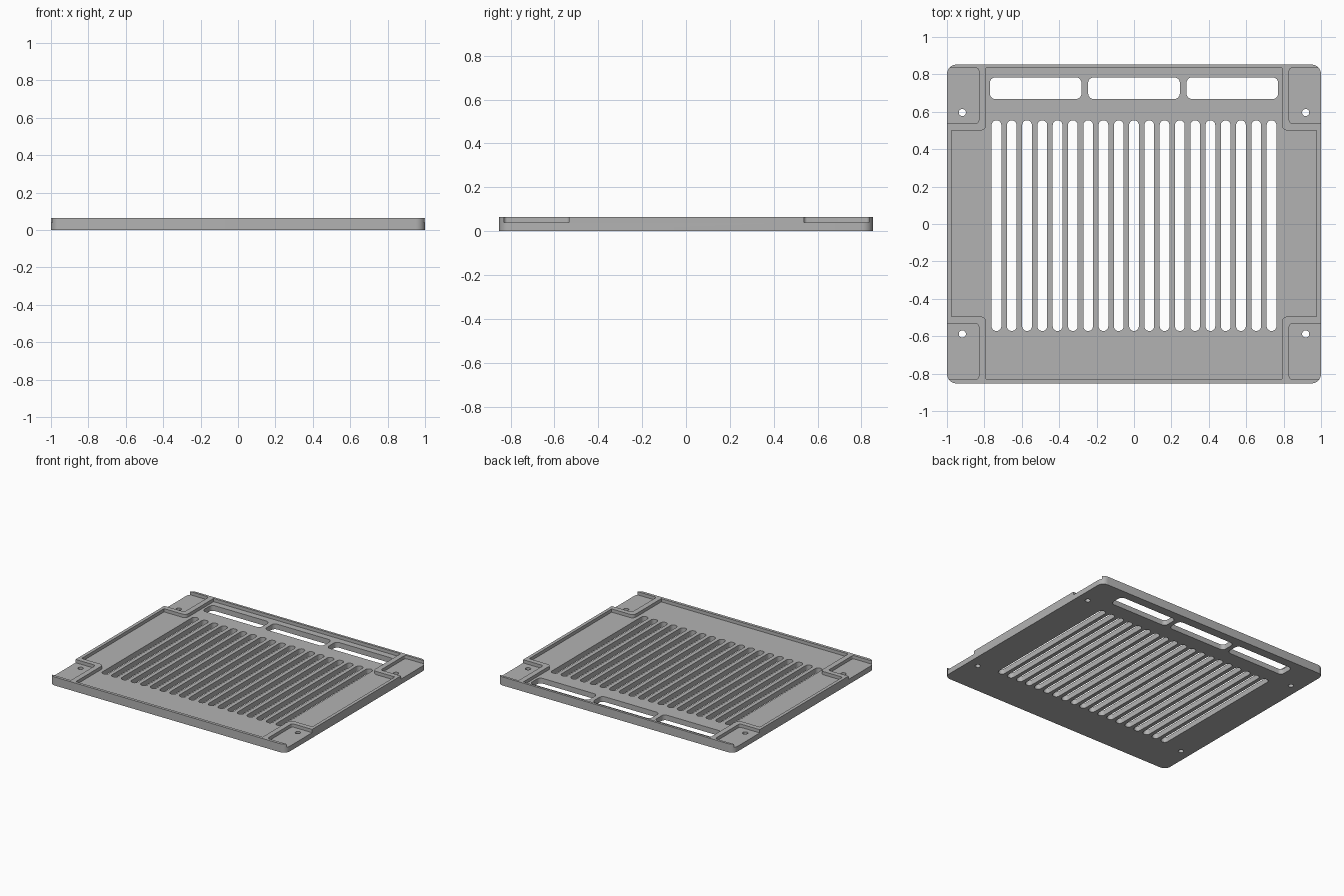
import bpy, bmesh, math
from mathutils import Vector

cube = bpy.data.objects.get("Cube")
if cube:
    bpy.data.objects.remove(cube, do_unlink=True)

grey = bpy.data.materials.new("plain grey")
grey.use_nodes = True
colour = (0.45, 0.45, 0.45, 1)
grey.diffuse_color = colour
grey.node_tree.nodes["Principled BSDF"].inputs["Base Color"].default_value = colour


def outline(corners, radius, steps=8):
    """Round every right-angled corner of a polygon."""
    pts = []
    for i, corner in enumerate(corners):
        p = Vector(corner)
        u = (Vector(corners[i - 1]) - p).normalized() * radius
        v = (Vector(corners[(i + 1) % len(corners)]) - p).normalized() * radius
        for k in range(steps + 1):
            t = math.pi / 2 * k / steps
            pts.append(p + u + v - v * math.cos(t) - u * math.sin(t))
    return pts


def rect(x0, x1, y0, y1, radius):
    return outline([(x0, y0), (x1, y0), (x1, y1), (x0, y1)], radius)


def prisms(name, outlines, z0, z1):
    """One object holding an upright prism for each outline."""
    bm = bmesh.new()
    for pts in outlines:
        low = [bm.verts.new((p.x, p.y, z0)) for p in pts]
        high = [bm.verts.new((p.x, p.y, z1)) for p in pts]
        bm.faces.new(low[::-1])
        bm.faces.new(high)
        for i in range(len(pts)):
            bm.faces.new((low[i - 1], low[i], high[i], high[i - 1]))
    bmesh.ops.recalc_face_normals(bm, faces=bm.faces)
    mesh = bpy.data.meshes.new(name)
    bm.to_mesh(mesh)
    bm.free()
    mesh.materials.append(grey)
    obj = bpy.data.objects.new(name, mesh)
    bpy.context.collection.objects.link(obj)
    return obj


HEIGHT, FLOOR = 0.065, 0.04
panel = prisms("vent_panel", [rect(-1, 1, -0.852, 0.852, 0.05)], 0, HEIGHT)

# Cross-shaped tray recess
xi, xo, yf, yb, sf, sb = 0.79, 0.975, -0.83, 0.834, -0.495, 0.5
half = [(xi, yf), (xi, sf), (xo, sf), (xo, sb), (xi, sb), (xi, yb)]
tray = outline(half + [(-x, y) for x, y in reversed(half)], 0.03)
# Keep the tray's outer corners crisp; only the bracket corners are rounded
sharp = [Vector((s * x, y)) for s in (-1, 1)
         for x, y in ((xi, yf), (xo, sf), (xo, sb), (xi, yb))]
tray_points = []
for p in tray:
    near = [c for c in sharp if (p - c).length < 0.031]
    q = near[0] if near else p
    if not tray_points or (tray_points[-1] - q).length > 1e-5:
        tray_points.append(q)

# Corner pockets, open at the sides
pockets = []
for y0, y1 in ((yf, -0.533), (0.538, yb)):
    pockets += [rect(0.83, 1.08, y0, y1, 0.015), rect(-1.08, -0.83, y0, y1, 0.015)]

# Slots, rear windows and screw holes
holes = [rect(x - 0.026, x + 0.026, -0.572, 0.554, 0.0255)
         for x in [(i - 9) * 0.0817 for i in range(19)]]
holes += [rect(x - 0.245, x + 0.245, 0.668, 0.784, 0.03) for x in (-0.526, 0, 0.526)]
holes += [rect(x - 0.019, x + 0.019, y - 0.019, y + 0.019, 0.0188)
          for x in (-0.918, 0.918) for y in (-0.588, 0.596)]

cutters = [prisms("recess_cutter", [tray_points] + pockets, FLOOR, 0.2),
           prisms("hole_cutter", holes, -0.1, 0.3)]
for cutter in cutters:
    cutter.hide_render = True
    mod = panel.modifiers.new("cut", "BOOLEAN")
    mod.operation = "DIFFERENCE"
    mod.solver = "EXACT"
    mod.object = cutter

# Bake the cuts and drop the cutters
bpy.context.view_layer.update()
graph = bpy.context.evaluated_depsgraph_get()
panel_mesh = bpy.data.meshes.new_from_object(panel.evaluated_get(graph))
panel.modifiers.clear()
panel.data = panel_mesh
for cutter in cutters:
    bpy.data.objects.remove(cutter, do_unlink=True)

bpy.ops.object.select_all(action="DESELECT")
panel.select_set(True)
bpy.context.view_layer.objects.active = panel
bpy.ops.object.shade_smooth_by_angle(angle=math.radians(30))
